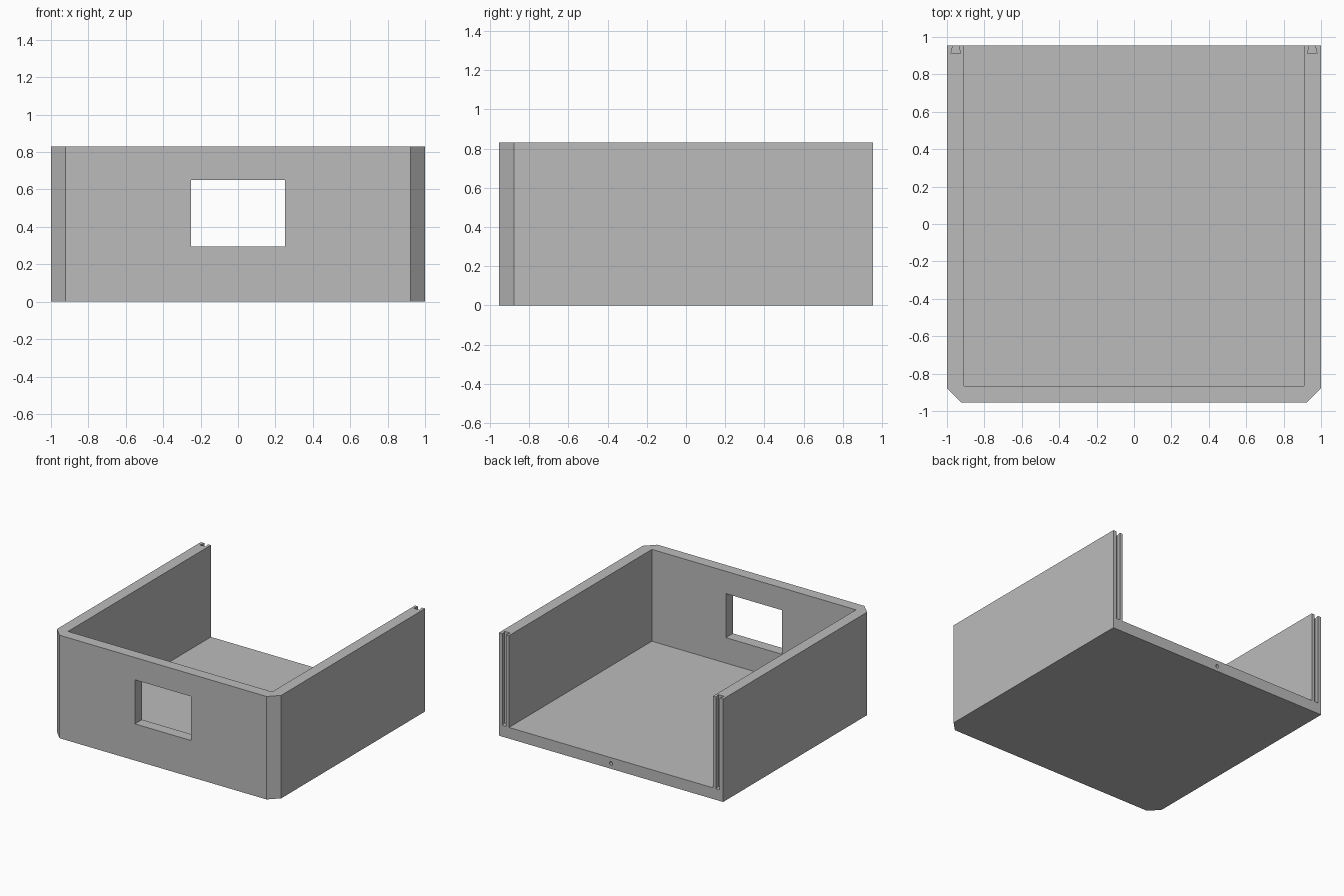
import bpy, bmesh, math

if "Cube" in bpy.data.objects:
    bpy.data.objects.remove(bpy.data.objects["Cube"], do_unlink=True)

HALF_X, HALF_Y, HEIGHT = 1.0, 0.955, 0.83
WALL, FLOOR, CHAMFER = 0.09, 0.09, 0.077

grey = bpy.data.materials.new("light grey")
grey.use_nodes = True
colour = (0.5, 0.5, 0.5, 1)
grey.diffuse_color = colour
grey.node_tree.nodes["Principled BSDF"].inputs["Base Color"].default_value = colour


def prism(name, outline, z0, z1):
    """Extrude an xy outline from z0 to z1."""
    bm = bmesh.new()
    face = bm.faces.new([bm.verts.new((x, y, z0)) for x, y in outline])
    up = bmesh.ops.extrude_face_region(bm, geom=[face])["geom"]
    bmesh.ops.translate(bm, vec=(0, 0, z1 - z0),
                        verts=[v for v in up if isinstance(v, bmesh.types.BMVert)])
    bmesh.ops.recalc_face_normals(bm, faces=bm.faces)
    mesh = bpy.data.meshes.new(name)
    bm.to_mesh(mesh)
    bm.free()
    mesh.materials.append(grey)
    obj = bpy.data.objects.new(name, mesh)
    bpy.context.collection.objects.link(obj)
    return obj


def box(name, x0, x1, y0, y1, z0, z1):
    return prism(name, [(x0, y0), (x1, y0), (x1, y1), (x0, y1)], z0, z1)


def cut(target, cutter):
    """Subtract the cutter, then remove it."""
    cutter.hide_render = True
    mod = target.modifiers.new(cutter.name, "BOOLEAN")
    mod.operation, mod.solver, mod.object = "DIFFERENCE", "EXACT", cutter
    bpy.context.view_layer.objects.active = target
    bpy.ops.object.modifier_apply(modifier=mod.name)
    bpy.data.objects.remove(cutter, do_unlink=True)


# Tray body with chamfered front corners
c = CHAMFER
body = prism("open_backed_tray",
             [(-HALF_X, HALF_Y), (-HALF_X, c - HALF_Y), (c - HALF_X, -HALF_Y),
              (HALF_X - c, -HALF_Y), (HALF_X, c - HALF_Y), (HALF_X, HALF_Y)], 0, HEIGHT)

# Interior, open at the top and back
inner = HALF_X - WALL
cut(body, box("interior_cutter", -inner, inner, WALL - HALF_Y, HALF_Y + 0.1,
              FLOOR, HEIGHT + 0.1))

# Window through the front wall
cut(body, box("window_cutter", -0.25, 0.25, -HALF_Y - 0.1, 0.2 - HALF_Y, 0.295, 0.65))

# Dovetail slots in the back ends of the side walls
for side, centre in (("right", -0.953), ("left", 0.953)):
    deep, mouth = 0.026, 0.015
    back = HALF_Y
    cut(body, prism(side + "_slot_cutter",
                    [(centre - deep, back - 0.043), (centre + deep, back - 0.043),
                     (centre + mouth, back), (centre + mouth, back + 0.05),
                     (centre - mouth, back + 0.05), (centre - mouth, back)],
                    FLOOR, HEIGHT + 0.1))

# Small round hole in the back edge of the floor
circle = [(0.014 * math.cos(math.tau * i / 24), 0.014 * math.sin(math.tau * i / 24))
          for i in range(24)]
hole = prism("hole_cutter", circle, -0.06, 0.06)
hole.rotation_euler.x = math.pi / 2
hole.location = (0, HALF_Y, 0.043)
bpy.context.view_layer.update()
cut(body, hole)
